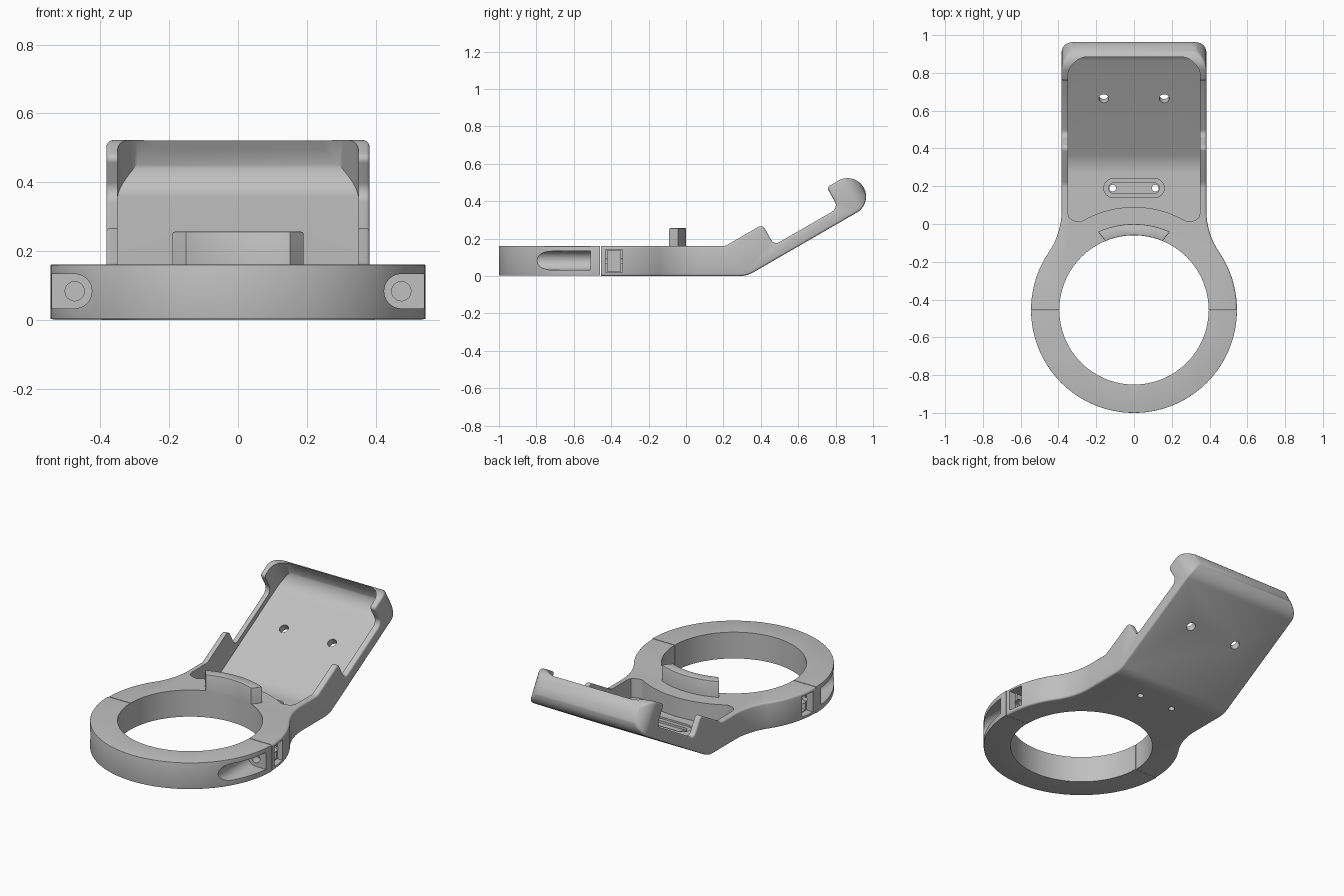
import bpy, bmesh, math
from mathutils import Matrix, Vector

cube = bpy.data.objects.get("Cube")
if cube:
    bpy.data.objects.remove(cube, do_unlink=True)

grey = bpy.data.materials.new("plain_grey")
grey.use_nodes = True
COLOUR = (0.53, 0.53, 0.53, 1)
grey.diffuse_color = COLOUR
grey.node_tree.nodes["Principled BSDF"].inputs["Base Color"].default_value = COLOUR

RING_Y, OUTER, INNER, TOP = -0.455, 0.545, 0.395, 0.16
BEND_Y, TILT = 0.325, math.radians(30)
HALF, END, CORNER = 0.383, 0.778, 0.13
C, S = math.cos(TILT), math.sin(TILT)


def frame(u, v, w, origin=(0, 0, 0)):
    m = Matrix((u, v, w)).transposed().to_4x4()
    m.translation = origin
    return m


PLAN = Matrix.Identity(4)
SIDE = frame((0, 1, 0), (0, 0, 1), (1, 0, 0))
FRONT = frame((1, 0, 0), (0, 0, 1), (0, 1, 0))
SLOPE = frame((1, 0, 0), (0, C, S), (0, -S, C), (0, BEND_Y, 0))
TO_SLOPE = SLOPE.inverted()


def on_slope(s, h):
    """Side-view point at distance s along the tilted plate and height h above it."""
    return (BEND_Y + s * C - h * S, s * S + h * C)


def prism(name, points, low, high, axes=PLAN):
    bm = bmesh.new()
    face = bm.faces.new([bm.verts.new((u, v, low)) for u, v in points])
    new = bmesh.ops.extrude_face_region(bm, geom=[face])["geom"]
    tops = [e for e in new if isinstance(e, bmesh.types.BMVert)]
    bmesh.ops.translate(bm, verts=tops, vec=(0, 0, high - low))
    bm.transform(axes)
    bmesh.ops.recalc_face_normals(bm, faces=bm.faces[:])
    mesh = bpy.data.meshes.new(name)
    bm.to_mesh(mesh)
    bm.free()
    mesh.materials.append(grey)
    obj = bpy.data.objects.new(name, mesh)
    bpy.context.collection.objects.link(obj)
    return obj


def arc(cx, cy, r, start, end, n=24):
    angles = [math.radians(start + (end - start) * i / n) for i in range(n + 1)]
    return [(cx + r * math.cos(a), cy + r * math.sin(a)) for a in angles]


def circle(cx, cy, r, n=32):
    return arc(cx, cy, r, 0, 360, n)[:-1]


def box(x0, x1, y0, y1):
    return [(x0, y0), (x1, y0), (x1, y1), (x0, y1)]


def stadium(half, r, y):
    return arc(half - r, y, r, -90, 90, 12) + arc(r - half, y, r, 90, 270, 12)


def rounded(corners, n=8):
    """Polygon from (point, radius) corners, each rounded by a tangent arc."""
    out = []
    for i, (p, r) in enumerate(corners):
        p = Vector(p)
        if not r:
            out.append(tuple(p))
            continue
        a = (Vector(corners[i - 1][0]) - p).normalized()
        b = (Vector(corners[(i + 1) % len(corners)][0]) - p).normalized()
        half = a.angle(b) / 2
        mid = p + (a + b).normalized() * r / math.sin(half)
        d0 = p + a * r / math.tan(half) - mid
        d1 = p + b * r / math.tan(half) - mid
        turn = d0.angle_signed(d1)
        for k in range(n + 1):
            out.append(tuple(mid + Matrix.Rotation(-turn * k / n, 2) @ d0))
    return out


def boolean(obj, cutter, operation="DIFFERENCE"):
    mod = obj.modifiers.new("cut", "BOOLEAN")
    mod.operation, mod.solver, mod.object = operation, "EXACT", cutter
    with bpy.context.temp_override(object=obj, active_object=obj):
        bpy.ops.object.modifier_apply(modifier=mod.name)
    bpy.data.objects.remove(cutter, do_unlink=True)


def bevel(obj, width, segments, rule):
    """Round the sharp convex edges whose two ends both satisfy the rule."""
    bm = bmesh.new()
    bm.from_mesh(obj.data)
    bmesh.ops.remove_doubles(bm, verts=bm.verts[:], dist=0.0001)
    edges = [e for e in bm.edges if e.is_manifold and e.calc_face_angle_signed() > 0.7
             and all(rule(v.co) for v in e.verts)]
    bmesh.ops.bevel(bm, geom=edges, offset=width, offset_type="OFFSET", segments=segments,
                    profile=0.5, affect="EDGES", clamp_overlap=True)
    bm.to_mesh(obj.data)
    bm.free()


def round_end(obj, half, end, r):
    """Round the two far corners, seen square to the tilted plate."""
    bevel(obj, r, 14, lambda p: abs(p.x) > half - 0.002 and (TO_SLOPE @ p).y > end - 0.002)


def on_outline(p):
    """True on the outer wall of the ring and tray."""
    dx = max(abs(p.x) - HALF + CORNER, 0)
    ds = max((TO_SLOPE @ p).y - END + CORNER, 0)
    on_ring = p.y < -0.1 and math.hypot(p.x, p.y - RING_Y) > OUTER - 0.005
    return on_ring or math.hypot(dx, ds) > CORNER - 0.004


# Bracket: plan outline with the ring flowing into the tray, met by the side profile
right = arc(0, RING_Y, OUTER, -20, 34, 30) + arc(0.778, 0.072, 0.395, 214, 180, 14)[1:] + [(HALF, 1.3)]
bracket = prism("bracket", right + [(-x, y) for x, y in reversed(right)], -0.2, 1)
profile = rounded([
    ((-0.9, 0), 0), ((BEND_Y, 0), 0.15),
    (on_slope(END, 0), 0), (on_slope(END, 0.197), 0),
    (on_slope(0.607, 0.197), 0.02), (on_slope(0.607, 0.07), 0.04),
    (on_slope(0.21, 0.07), 0.03), (on_slope(0.21, 0.197), 0.025),
    (on_slope(-0.021, 0.197), 0.06), ((-0.9, TOP), 0)])
boolean(bracket, prism("profile", profile, -0.8, 0.8, SIDE), "INTERSECT")
round_end(bracket, HALF, END, CORNER)

# Tray pocket with a curved front wall and bent floor
edge = [(0.35, 1.4), (0.35, 0.06), (0.343, 0.035), (0.325, 0.02), (0.30, 0.013)]
bow = arc(0, RING_Y, OUTER, 59, 121, 24)
pocket = prism("pocket", edge + bow + [(-x, y) for x, y in reversed(edge)], -0.3, 1.2)
floor = rounded([((-0.2, 0.045), 0), ((0.321, 0.045), 0.2), (on_slope(0.745, 0.04), 0),
                 (on_slope(0.745, 0.5), 0), ((-0.2, 0.9), 0)])
boolean(pocket, prism("floor", floor, -0.7, 0.7, SIDE), "INTERSECT")
round_end(pocket, 0.35, 0.745, 0.1)
boolean(bracket, pocket)
bevel(bracket, 0.011, 3, on_outline)

# Strap slot with two pin holes, and two screw holes in the tilted plate
boolean(bracket, prism("slot_rim", stadium(0.16, 0.05, 0.19), 0.034, 0.1))
boolean(bracket, prism("slot", stadium(0.135, 0.027, 0.19), 0.02, 0.1))
for side in (-1, 1):
    boolean(bracket, prism("pin_hole", circle(side * 0.113, 0.19, 0.018), -0.1, 0.1))
    boolean(bracket, prism("screw_hole", circle(side * 0.16, 0.415, 0.026), -0.1, 0.1, SLOPE))

# Front half of the ring clamp
clamp = prism("front_clamp", circle(0, RING_Y, OUTER, 128), 0.002, TOP)
bevel(clamp, 0.012, 3, on_outline)
boolean(clamp, prism("back_part", box(-1, 1, RING_Y - 0.004, 1), -1, 1))
boolean(bracket, prism("front_part", box(-1, 1, -2, RING_Y), -1, 1))
for half in (clamp, bracket):
    boolean(half, prism("bore", circle(0, RING_Y, INNER, 128), -1, 1))

# Clamp bolts: open channel in front, nut trap behind, bolt hole through both
for side in (-1, 1):
    channel = [(side * x, z) for x, z in
               [(0.7, 0.033)] + arc(0.475, 0.083, 0.05, 270, 90, 16) + [(0.7, 0.133)]]
    boolean(clamp, prism("channel", channel, -1.2, -0.51, FRONT))
    boolean(bracket, prism("nut_trap", box(side * 0.475 - 0.055, side * 0.475 + 0.055, -0.42, -0.35), 0.025, 0.138))
    boolean(bracket, prism("trap_mouth", box(side * 0.56 - 0.06, side * 0.56 + 0.06, -0.43, -0.34), 0.02, 0.143))
    for half in (clamp, bracket):
        boolean(half, prism("bolt_hole", circle(side * 0.475, 0.083, 0.028), -0.6, -0.3, FRONT))

# Curved lip standing on the ring
lip = prism("curved_lip", arc(0, RING_Y, 0.455, 65.3, 114.7) + arc(0, RING_Y, INNER, 112.5, 67.5),
            TOP - 0.02, 0.256)
bevel(lip, 0.004, 2, lambda p: p.z > TOP)

# Smooth curved faces, keep crisp edges
for obj in (bracket, clamp, lip):
    bpy.ops.object.select_all(action="DESELECT")
    obj.select_set(True)
    bpy.context.view_layer.objects.active = obj
    bpy.ops.object.shade_smooth_by_angle(angle=math.radians(32))
